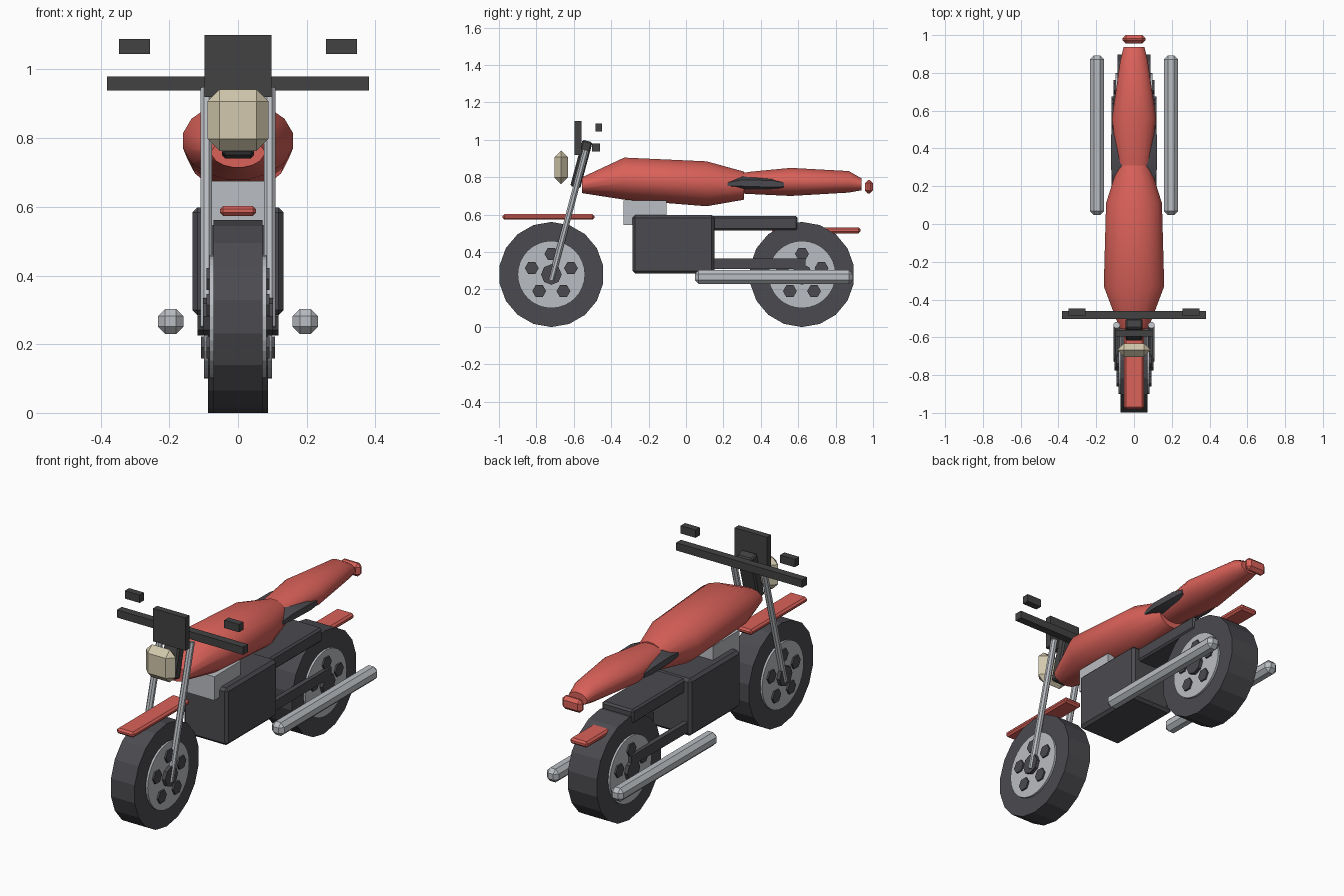
import bpy, bmesh, math
from mathutils import Vector, Matrix

cube = bpy.data.objects.get("Cube")
if cube:
    bpy.data.objects.remove(cube, do_unlink=True)


def material(name, r, g, b):
    m = bpy.data.materials.new(name)
    m.use_nodes = True
    m.diffuse_color = (r, g, b, 1)
    m.node_tree.nodes["Principled BSDF"].inputs["Base Color"].default_value = (r, g, b, 1)
    return m


RED = material("red paint", 0.70, 0.12, 0.10)
DARK = material("dark rubber", 0.07, 0.07, 0.08)
BLACK = material("black plastic", 0.055, 0.055, 0.057)
STEEL = material("light steel", 0.49, 0.51, 0.54)
CREAM = material("cream lamp", 0.65, 0.58, 0.42)


def finish(bm, name, mat, smooth=False):
    bmesh.ops.recalc_face_normals(bm, faces=bm.faces)
    for f in bm.faces:
        f.smooth = smooth
    me = bpy.data.meshes.new(name)
    bm.to_mesh(me)
    bm.free()
    me.materials.append(mat)
    ob = bpy.data.objects.new(name, me)
    bpy.context.scene.collection.objects.link(ob)
    return ob


def box(name, mat, x, y, z, bevel=0, tilt=0):
    """Box from (min, max) ranges, with chamfered edges and a tilt about x."""
    size = [b - a for a, b in (x, y, z)]
    centre = [(a + b) / 2 for a, b in (x, y, z)]
    bm = bmesh.new()
    bmesh.ops.create_cube(bm, size=1)
    bmesh.ops.scale(bm, vec=size, verts=bm.verts)
    if bevel:
        bmesh.ops.bevel(bm, geom=bm.edges[:], offset=bevel, segments=1, affect='EDGES')
    ob = finish(bm, name, mat)
    ob.location = centre
    ob.rotation_euler.x = tilt
    return ob


def rod(name, mat, a, b, radius, sides, spin=0):
    """Capped prism between two points."""
    a, b = Vector(a), Vector(b)
    turn = (b - a).to_track_quat('Z', 'Y').to_matrix().to_4x4()
    bm = bmesh.new()
    bmesh.ops.create_cone(bm, cap_ends=True, segments=sides, radius1=radius, radius2=radius,
                          depth=(b - a).length,
                          matrix=Matrix.Translation((a + b) / 2) @ turn @ Matrix.Rotation(spin, 4, 'Z'))
    return finish(bm, name, mat)


def loft(name, mat, rings, sides):
    """Smooth body through elliptical sections (y, half width, bottom, top)."""
    bm = bmesh.new()
    loops = []
    for y, w, low, high in rings:
        angles = [math.tau * (i + 0.5) / sides for i in range(sides)]
        grow = 1 / math.cos(math.pi / sides)
        loops.append([bm.verts.new((w * grow * math.cos(t), y,
                                    (low + high) / 2 + (high - low) / 2 * grow * math.sin(t)))
                      for t in angles])
    for p, q in zip(loops, loops[1:]):
        for i in range(sides):
            j = (i + 1) % sides
            bm.faces.new((p[i], p[j], q[j], q[i]))
    bm.faces.new(loops[0])
    bm.faces.new(loops[-1])
    ob = finish(bm, name, mat, True)
    bpy.ops.object.select_all(action='DESELECT')
    ob.select_set(True)
    bpy.context.view_layer.objects.active = ob
    bpy.ops.object.shade_smooth_by_angle(angle=math.radians(35))
    return ob


def wheel(name, y, half):
    def disc(part, mat, dy, dz, w, r, sides, spin=0):
        rod(f"{name}_{part}", mat, (-w, y + dy, 0.28 + dz), (w, y + dy, 0.28 + dz), r, sides, spin)
    disc("tyre", DARK, 0, 0, half, 0.281, 18)
    disc("rim", STEEL, 0, 0, half + 0.011, 0.18, 32)
    disc("hub", DARK, 0, 0, half + 0.03, 0.055, 8)
    for i in range(5):
        t = math.tau * i / 5
        disc(f"hole_{i + 1}", DARK, 0.11 * math.sin(t), 0.11 * math.cos(t), half + 0.02, 0.037, 6, math.pi / 6)


wheel("front_wheel", -0.72, 0.072)
wheel("rear_wheel", 0.62, 0.088)

# Painted bodywork
loft("fuel_tank", RED, [(-0.555, 0.075, 0.715, 0.80), (-0.33, 0.16, 0.68, 0.905),
                        (0.11, 0.148, 0.645, 0.885), (0.31, 0.085, 0.68, 0.83)], 16)
loft("seat", RED, [(0.25, 0.08, 0.715, 0.815), (0.35, 0.09, 0.71, 0.83), (0.56, 0.117, 0.70, 0.85),
                   (0.87, 0.072, 0.718, 0.833), (0.937, 0.055, 0.73, 0.795)], 16)
loft("side_pads", DARK, [(0.195, 0.11, 0.745, 0.775), (0.30, 0.122, 0.728, 0.81),
                         (0.46, 0.122, 0.722, 0.808), (0.525, 0.115, 0.735, 0.785)], 8)
box("front_fender", RED, (-0.053, 0.053), (-0.98, -0.49), (0.573, 0.603), 0.01)
box("rear_fender", RED, (-0.053, 0.053), (0.46, 0.933), (0.50, 0.532), 0.01)
box("tail_light", RED, (-0.06, 0.06), (0.956, 1.0), (0.713, 0.785), 0.017)

# Engine and frame
box("engine", DARK, (-0.133, 0.133), (-0.287, 0.152), (0.285, 0.598), 0.015)
box("cylinder_head", STEEL, (-0.09, 0.09), (-0.333, -0.105), (0.545, 0.675))
box("rear_frame", DARK, (-0.095, 0.095), (0.10, 0.597), (0.515, 0.592), 0.01)

# Steering
box("steering_head", BLACK, (-0.046, 0.046), (-0.587, -0.532), (0.742, 0.998), 0.008, -math.radians(15))
box("handlebar", BLACK, (-0.382, 0.382), (-0.502, -0.46), (0.938, 0.98))
box("front_panel", BLACK, (-0.098, 0.098), (-0.596, -0.56), (0.92, 1.10))
box("headlight", CREAM, (-0.089, 0.089), (-0.703, -0.632), (0.763, 0.942), 0.035)

# Paired parts
for side, s in (("left", 1), ("right", -1)):
    def span(a, b):
        return tuple(sorted((s * a, s * b)))
    rod(f"{side}_fork", STEEL, (s * 0.092, -0.72, 0.25), (s * 0.092, -0.535, 0.945), 0.018, 8, math.pi / 8)
    box(f"{side}_swingarm", DARK, span(0.092, 0.119), (0.10, 0.64), (0.31, 0.365))
    box(f"{side}_exhaust", STEEL, span(0.159, 0.233), (0.047, 0.893), (0.23, 0.303), 0.021)
    box(f"{side}_mirror", BLACK, span(0.256, 0.346), (-0.485, -0.448), (1.045, 1.088))
